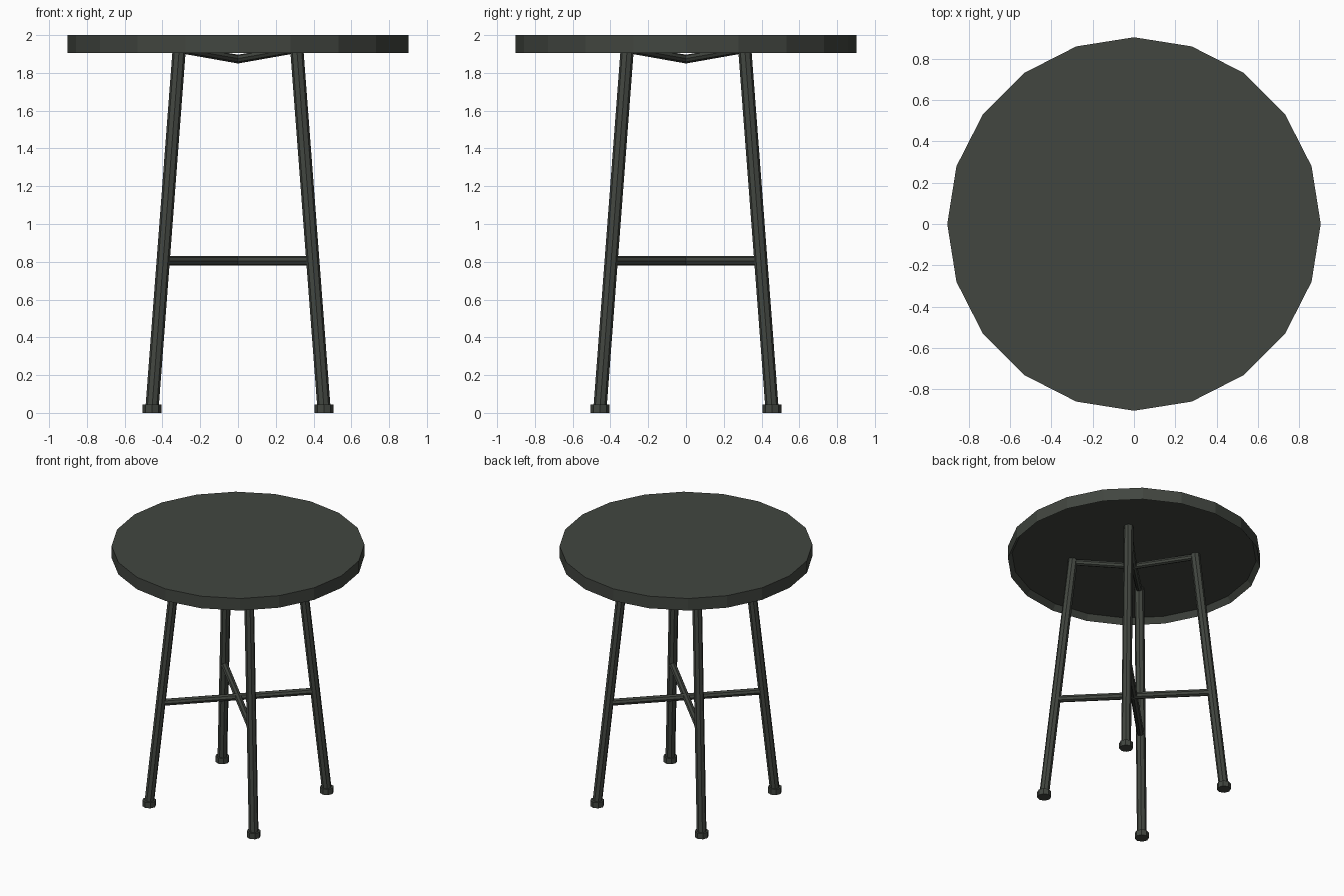
import bpy, bmesh, math
from mathutils import Vector

if "Cube" in bpy.data.objects:
    bpy.data.objects.remove(bpy.data.objects["Cube"])

paint = bpy.data.materials.new("dark_green_grey")
paint.diffuse_color = (0.054, 0.061, 0.051, 1)
paint.use_nodes = True
paint.node_tree.nodes["Principled BSDF"].inputs["Base Color"].default_value = paint.diffuse_color


def finish(name, bm):
    bmesh.ops.recalc_face_normals(bm, faces=bm.faces[:])
    me = bpy.data.meshes.new(name)
    bm.to_mesh(me)
    bm.free()
    me.materials.append(paint)
    ob = bpy.data.objects.new(name, me)
    bpy.context.collection.objects.link(ob)
    return ob


def rod(name, a, b, r, sides=8):
    """Flat-sided rod between two points."""
    a, b = Vector(a), Vector(b)
    bm = bmesh.new()
    bmesh.ops.create_cone(bm, cap_ends=True, segments=sides,
                          radius1=r, radius2=r, depth=(b - a).length)
    ob = finish(name, bm)
    ob.location = (a + b) / 2
    ob.rotation_mode = 'QUATERNION'
    ob.rotation_quaternion = (b - a).to_track_quat('Z', 'Y')
    return ob


# round table top with a shallow hollow underneath
bm = bmesh.new()
bmesh.ops.create_cone(bm, cap_ends=True, segments=20, radius1=0.903, radius2=0.903, depth=0.095)
bmesh.ops.translate(bm, verts=bm.verts[:], vec=(0, 0, 1.9525))
under = min(bm.faces, key=lambda f: f.calc_center_median().z)
bmesh.ops.inset_region(bm, faces=[under], thickness=0.03)
bmesh.ops.translate(bm, verts=under.verts[:], vec=(0, 0, 0.043))
finish("table_top", bm)


def leg_offset(z):
    """x and y distance of the leg axis from the centre at height z."""
    return 0.457 - 0.0757 * z


# legs, feet and the bent top braces, one set per corner
for sx, sy, corner in ((1, 1, "back_right"), (-1, 1, "back_left"),
                       (-1, -1, "front_left"), (1, -1, "front_right")):
    def at(z):
        d = leg_offset(z)
        return (sx * d, sy * d, z)
    rod(corner + "_leg", at(0.02), at(1.945), 0.035)
    d = leg_offset(0.02)
    rod(corner + "_foot", (sx * d, sy * d, 0), (sx * d, sy * d, 0.045), 0.05)
    rod(corner + "_top_brace", (0, 0, 1.873), at(1.928), 0.023)

# crossed stretchers between opposite legs
s = leg_offset(0.805)
for k, name in ((1, "stretcher_a"), (-1, "stretcher_b")):
    rod(name, (-s, -s * k, 0.805), (s, s * k, 0.805), 0.026)
